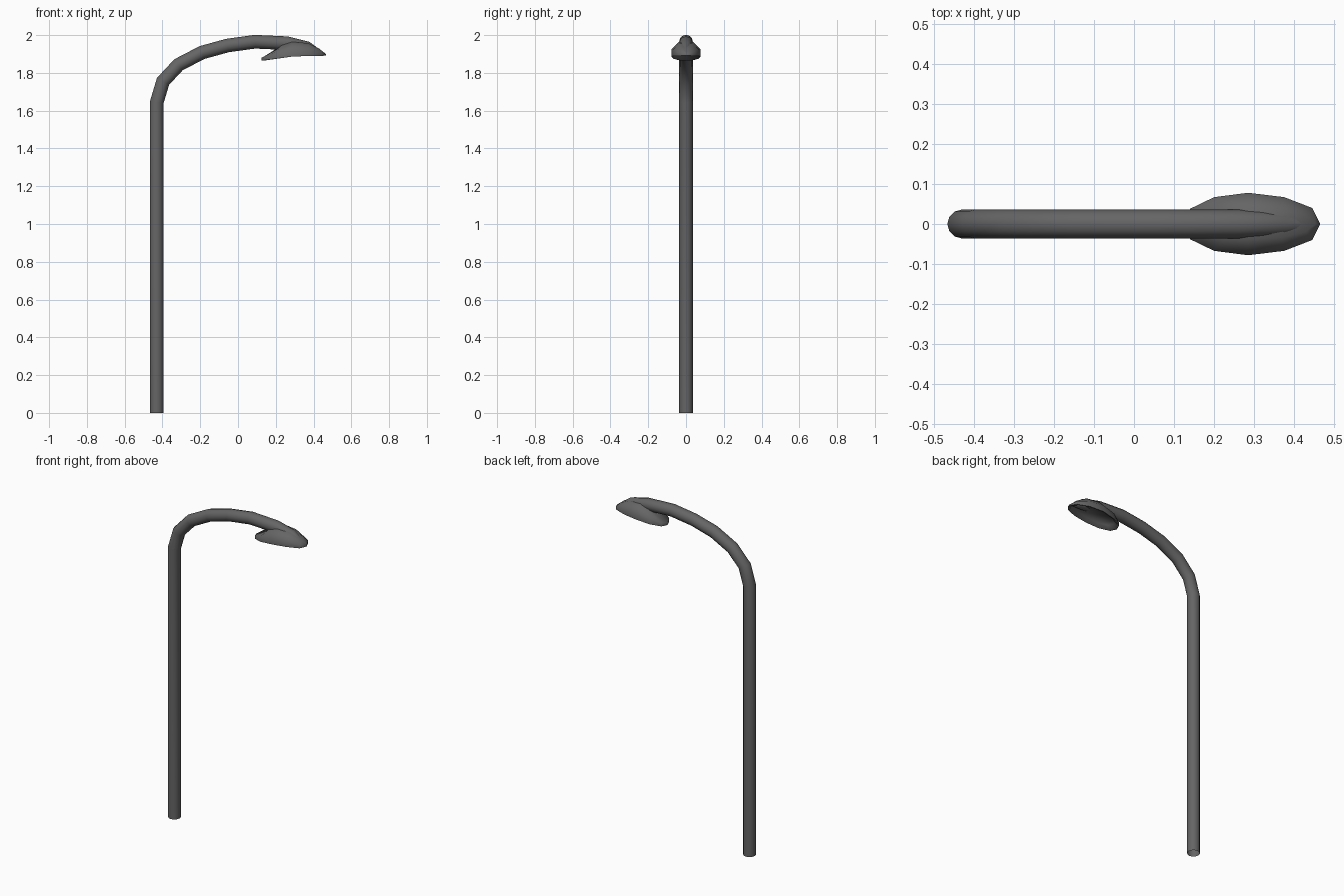
import bpy, bmesh, math
from mathutils import Vector

if "Cube" in bpy.data.objects:
    bpy.data.objects.remove(bpy.data.objects["Cube"])

# Dark grey painted metal
metal = bpy.data.materials.new("dark_metal")
metal.diffuse_color = (.13, .13, .13, 1)
metal.use_nodes = True
metal.node_tree.nodes["Principled BSDF"].inputs["Base Color"].default_value = metal.diffuse_color


def finish(bm, name, angle):
    bmesh.ops.recalc_face_normals(bm, faces=bm.faces)
    me = bpy.data.meshes.new(name)
    bm.to_mesh(me)
    bm.free()
    me.materials.append(metal)
    ob = bpy.data.objects.new(name, me)
    bpy.context.collection.objects.link(ob)
    bpy.ops.object.select_all(action='DESELECT')
    ob.select_set(True)
    bpy.context.view_layer.objects.active = ob
    bpy.ops.object.shade_smooth_by_angle(angle=math.radians(angle))
    return ob


def loft(bm, rings):
    loops = [[bm.verts.new(p) for p in ring] for ring in rings]
    for a, b in zip(loops, loops[1:]):
        n = len(a)
        for i in range(n):
            j = (i + 1) % n
            bm.faces.new((a[i], a[j], b[j], b[i]))
    return loops


# Pole and curved arm: one tube swept along a path in the xz plane (x, z, radius)
path = [(-.43, 0, .036), (-.43, 1.645, .036), (-.397, 1.755, .036),
        (-.315, 1.843, .036), (-.19, 1.908, .036), (-.055, 1.945, .036),
        (.09, 1.965, .036), (.26, 1.957, .036), (.37, 1.934, .031),
        (.445, 1.904, .008)]
SIDES = 12
pts = [Vector((x, 0, z)) for x, z, r in path]
rings = []
for i, (p, (_, _, r)) in enumerate(zip(pts, path)):
    before = (p - pts[i - 1]).normalized() if i else Vector((0, 0, 1))
    after = (pts[i + 1] - p).normalized() if i < len(pts) - 1 else before
    t = (before + after).normalized()
    side = Vector((-t.z, 0, t.x)) / max(t.dot(after), .9)
    rings.append([p + side * r * math.cos(a) + Vector((0, r * math.sin(a), 0))
                  for a in (2 * math.pi * k / SIDES for k in range(SIDES))])
bm = bmesh.new()
tube = loft(bm, rings)
bm.faces.new(tube[-1])
finish(bm, "pole_and_arm", 40)


# Lamp head: half outlines from rear tip to front tip, mirrored across y
def outline(xs, ys, zs):
    half = list(zip(xs, ys, zs))
    return half + [(x, -y, z) for x, y, z in half[-2:0:-1]]


def inset(ring, s, dz):
    return [(.295 + (x - .295) * s, y * s, z + dz) for x, y, z in ring]


rim_x = [.125, .14, .20, .285, .375, .445, .465]
rim_y = [0, .038, .067, .078, .067, .04, 0]
lower = outline(rim_x, rim_y, [1.865, 1.867, 1.875, 1.886, 1.89, 1.89, 1.892])
upper = outline(rim_x, rim_y, [1.88, 1.888, 1.91, 1.925, 1.924, 1.91, 1.90])
shoulder = outline([.20, .205, .23, .285, .37, .43, .453],
                   [0, .02, .035, .039, .034, .019, 0],
                   [1.918, 1.925, 1.945, 1.964, 1.958, 1.928, 1.908])
bm = bmesh.new()
head = loft(bm, [inset(lower, .84, .024), inset(lower, .93, 0), lower, upper, shoulder])
# recessed lens and closed top
for ring in (head[0], head[-1]):
    for k in range(6):
        a, b, c, d = ring[k], ring[k + 1], ring[-k - 1], ring[-k]
        quad = [a, b, c, d] if 0 < k < 5 else ([a, b, c] if k == 0 else [a, b, d])
        bm.faces.new(quad)
finish(bm, "lamp_head", 75)
